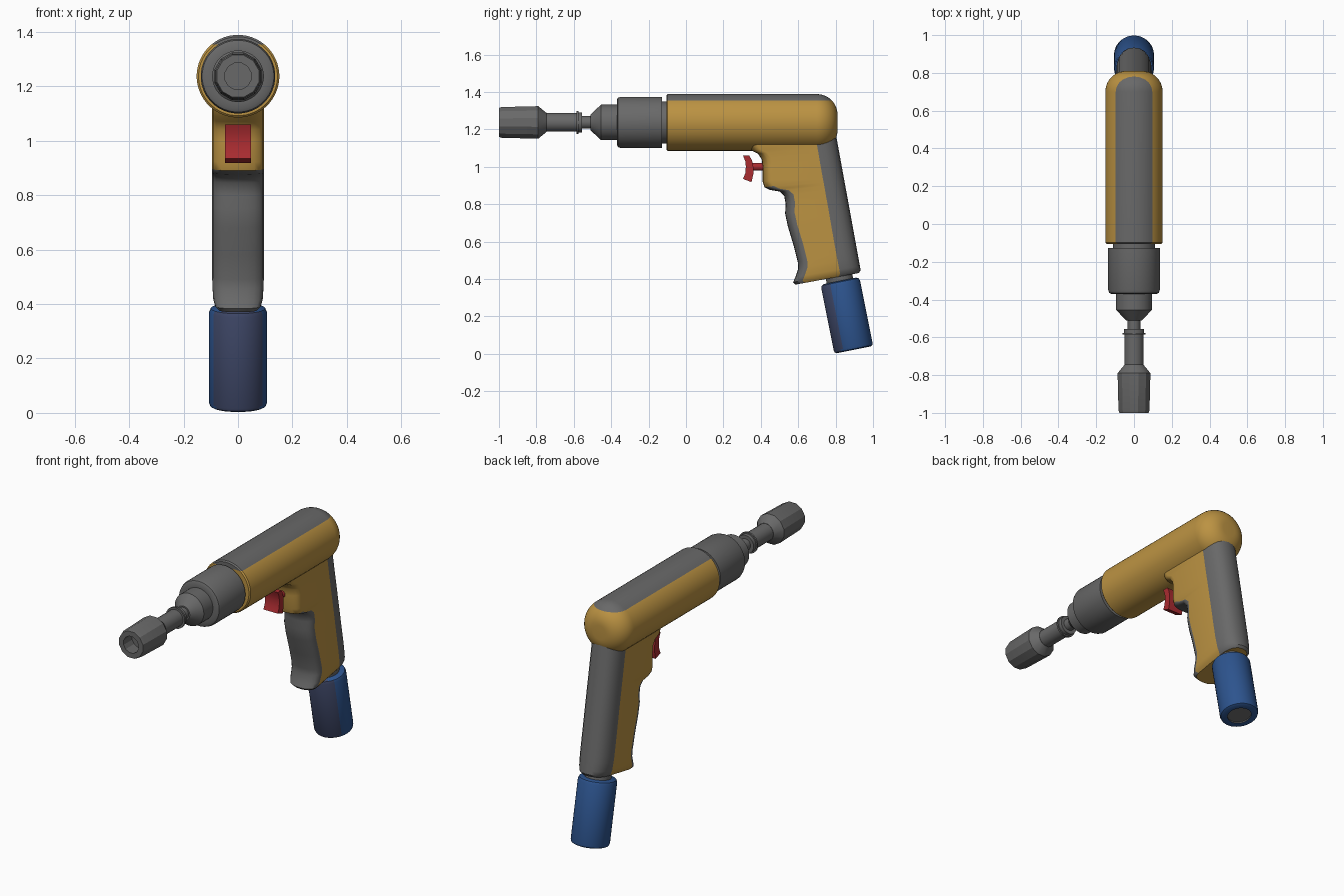
import bpy, bmesh, math
from mathutils import Vector, Matrix

if "Cube" in bpy.data.objects:
    bpy.data.objects.remove(bpy.data.objects["Cube"])


def mat(name, r, g, b):
    m = bpy.data.materials.new(name)
    m.diffuse_color = (r, g, b, 1)
    m.use_nodes = True
    m.node_tree.nodes["Principled BSDF"].inputs["Base Color"].default_value = m.diffuse_color
    return m


YELLOW = mat("yellow", 0.50, 0.29, 0.055)
GREY = mat("grey", 0.14, 0.14, 0.14)
RED = mat("red", 0.40, 0.025, 0.03)
BLUE = mat("blue", 0.026, 0.088, 0.27)
SLATE = mat("slate blue", 0.05, 0.065, 0.14)
AXIS_Z = 1.237


def finish(name, bm, mats, angle=28):
    """Fix normals, smooth with sharp edges, and link the object."""
    bmesh.ops.recalc_face_normals(bm, faces=bm.faces)
    for f in bm.faces:
        f.smooth = True
    for e in bm.edges:
        if len(e.link_faces) == 2:
            e.smooth = e.calc_face_angle(0) < math.radians(angle)
    me = bpy.data.meshes.new(name)
    bm.to_mesh(me)
    bm.free()
    for m in mats:
        me.materials.append(m)
    ob = bpy.data.objects.new(name, me)
    bpy.context.collection.objects.link(ob)
    return ob


def lathe(profile, origin=(0, 0, AXIS_Z), axis=(0, 1, 0), segs=40):
    """Spin (distance along axis, radius) points; returns a bmesh."""
    bm = bmesh.new()
    rings = []
    for t, r in profile:
        if r == 0:
            rings.append([bm.verts.new((0, 0, t))])
        else:
            rings.append([bm.verts.new((r * math.cos(a), r * math.sin(a), t))
                          for a in (2 * math.pi * (i + 0.5) / segs for i in range(segs))])
    for a, b in zip(rings, rings[1:]):
        for i in range(segs):
            j = (i + 1) % segs
            if len(a) == 1:
                bm.faces.new((a[0], b[i], b[j]))
            elif len(b) == 1:
                bm.faces.new((a[i], a[j], b[0]))
            else:
                bm.faces.new((a[i], a[j], b[j], b[i]))
    rot = Vector(axis).to_track_quat('Z', 'Y').to_matrix().to_4x4()
    bm.transform(Matrix.Translation(origin) @ rot)
    return bm


# Main barrel housing with rounded rear and grey top strip
end = [(0.70 + 0.11 * math.sin(a), 0.042 + 0.11 * math.cos(a))
       for a in (math.pi / 2 * i / 10 for i in range(11))]
bm = lathe([(-0.105, 0), (-0.105, 0.145), (-0.098, 0.152)] + end + [(0.81, 0)], segs=48)
STRIP_Z = 1.354
bmesh.ops.bisect_plane(bm, geom=bm.verts[:] + bm.edges[:] + bm.faces[:],
                       plane_co=(0, 0, STRIP_Z), plane_no=(0, 0, 1))
for f in bm.faces:
    f.material_index = int(f.calc_center_median().z > STRIP_Z)
finish("barrel_housing", bm, [YELLOW, GREY])

# Front collar, neck and nose cone
finish("collar", lathe([(-0.09, 0), (-0.09, 0.112), (-0.127, 0.112), (-0.127, 0.137),
                        (-0.35, 0.137), (-0.364, 0.132), (-0.37, 0.12), (-0.37, 0.095),
                        (-0.455, 0.095), (-0.51, 0.042), (-0.51, 0)]), [GREY])
# Drive shaft with flange ring
finish("drive_shaft", lathe([(-0.50, 0), (-0.50, 0.034), (-0.555, 0.034), (-0.555, 0.054),
                             (-0.576, 0.054), (-0.576, 0.062), (-0.586, 0.062),
                             (-0.586, 0.05), (-0.76, 0.05), (-0.76, 0)], segs=24), [GREY])
# Twelve-sided socket with open mouth
finish("socket", lathe([(-0.745, 0), (-0.745, 0.052), (-0.79, 0.09), (-0.985, 0.085),
                        (-1.0, 0.08), (-1.0, 0.05), (-0.92, 0.05), (-0.92, 0)], segs=12), [GREY])

# Handle: lofted levels of (front y, front z, back z, half width)
LEVELS = [(0.33, 1.12, 1.17, 0.095), (0.348, 1.088, 1.13, 0.095), (0.385, 1.07, 1.11, 0.095),
          (0.405, 1.04, 1.08, 0.095), (0.41, 1.00, 1.05, 0.095), (0.41, 0.92, 0.98, 0.095),
          (0.42, 0.89, 0.95, 0.095), (0.45, 0.876, 0.93, 0.095), (0.50, 0.868, 0.915, 0.095),
          (0.525, 0.845, 0.89, 0.095), (0.533, 0.80, 0.85, 0.095), (0.53, 0.75, 0.80, 0.095),
          (0.545, 0.68, 0.74, 0.095), (0.575, 0.58, 0.65, 0.095), (0.598, 0.49, 0.56, 0.095),
          (0.60, 0.455, 0.52, 0.094), (0.585, 0.41, 0.47, 0.091), (0.573, 0.383, 0.447, 0.084),
          (0.585, 0.37, 0.432, 0.072)]
N = 10            # steps in each rounded end
FRONT_DEPTH, BACK_DEPTH = 0.05, 0.11


def section(yf, zf, zb, w):
    yb = 0.815 + (1.1 - zb) * 0.182 - (0.012 if w < 0.08 else 0)
    pts = []
    for centre, depth, s in ((yf + FRONT_DEPTH, FRONT_DEPTH, -1), (yb - BACK_DEPTH, BACK_DEPTH, 1)):
        for i in range(N + 1):
            a = math.pi * i / N
            c, q = math.cos(a), math.sin(a)
            x = s * w * math.copysign(abs(c) ** 0.85, c)
            y = centre + s * depth * abs(q) ** 0.85
            pts.append((x, y, zf + (zb - zf) * (y - yf) / (yb - yf)))
    return pts


bm = bmesh.new()
rings = [[bm.verts.new(p) for p in section(*lv)] for lv in LEVELS]
count = 2 * (N + 1)
for k, (a, b) in enumerate(zip(rings, rings[1:])):
    for i in range(count):
        j = (i + 1) % count
        f = bm.faces.new((a[i], a[j], b[j], b[i]))
        front_grip = i < N and k >= 6          # front pad below the trigger shelf
        back_grip = N < i < count - 1          # whole back pad
        f.material_index = int(front_grip or back_grip)
bm.faces.new(rings[0])
bm.faces.new(rings[-1])
finish("handle", bm, [YELLOW, GREY], 40)

# Trigger: curved side profile extruded across x
SIDE = [(0.305, 1.06), (0.338, 1.06), (0.353, 1.035), (0.36, 1.0), (0.36, 0.96),
        (0.35, 0.918), (0.305, 0.935), (0.317, 0.965), (0.32, 1.0), (0.317, 1.03)]
bm = bmesh.new()
sides = [[bm.verts.new((x, y, z)) for y, z in SIDE] for x in (-0.047, 0.047)]
for s in sides:
    bm.faces.new(s)
for i in range(len(SIDE)):
    j = (i + 1) % len(SIDE)
    bm.faces.new((sides[0][i], sides[0][j], sides[1][j], sides[1][i]))
finish("trigger", bm, [RED])
finish("trigger_rod", lathe([(0.34, 0), (0.34, 0.021), (0.43, 0.021), (0.43, 0)],
                            origin=(0, 0, 1.0), segs=16), [RED])

# Inlet at the base of the handle, tilted with the grip
TOP, AXIS = (0, 0.823, 0.39), (0, 0.197, -0.98)
finish("inlet_neck", lathe([(-0.09, 0), (-0.09, 0.072), (0.02, 0.072), (0.02, 0)], TOP, AXIS), [GREY])
bm = lathe([(0, 0), (0, 0.088), (0.006, 0.1), (0.02, 0.106), (0.36, 0.106),
            (0.371, 0.102), (0.376, 0.092), (0.376, 0.065), (0.368, 0.065), (0.368, 0)], TOP, AXIS)
bmesh.ops.recalc_face_normals(bm, faces=bm.faces)
for f in bm.faces:
    c = f.calc_center_median()
    t = (c - Vector(TOP)).dot(Vector(AXIS))
    r = (c - Vector(TOP) - Vector(AXIS) * t).length
    if t > 0.36 and r < 0.07:
        f.material_index = 1                   # end port
    elif f.normal.y < -0.5:
        f.material_index = 2                   # worn front side
finish("inlet_sleeve", bm, [BLUE, GREY, SLATE])
